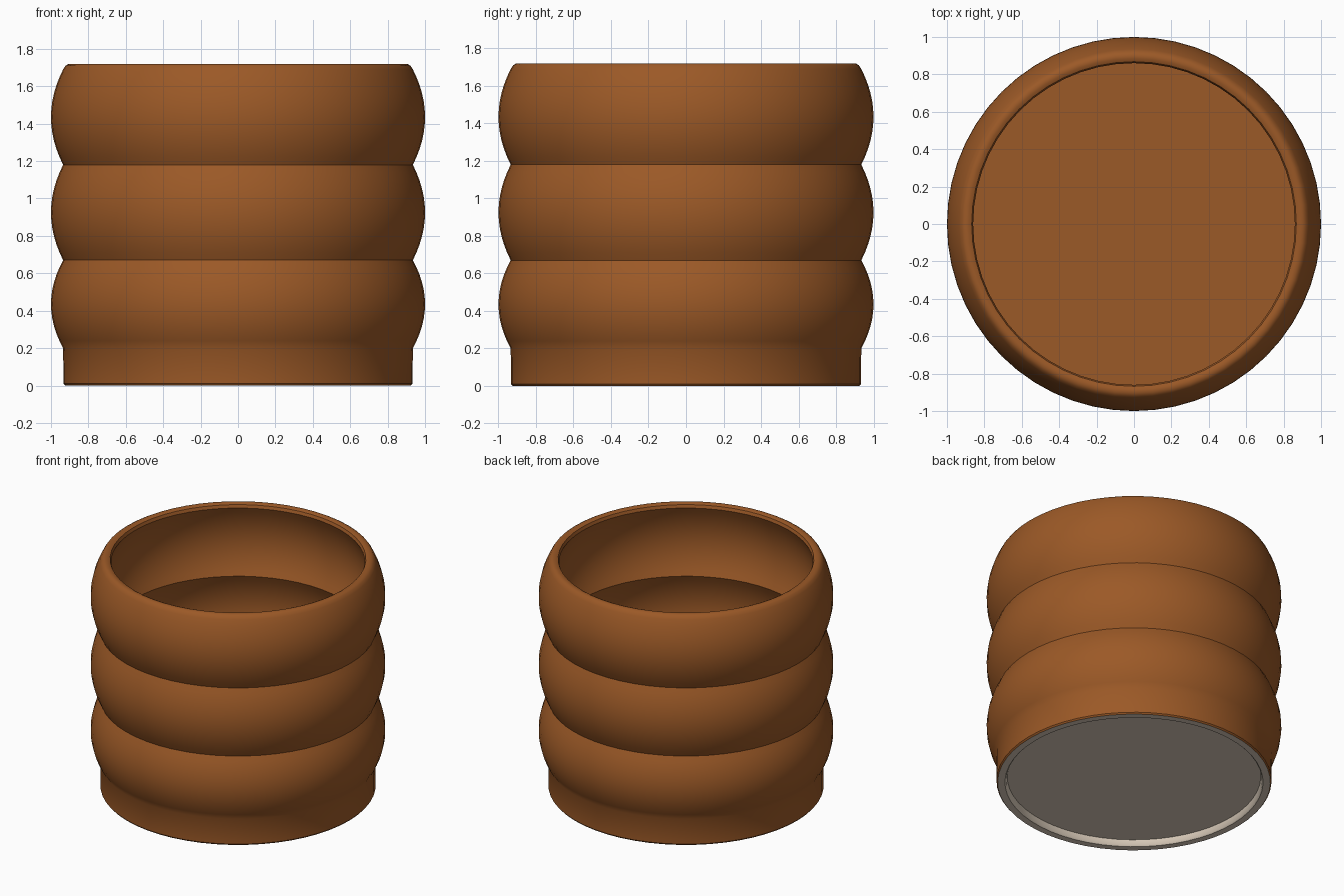
import bpy, bmesh
from math import cos, sin, pi, radians

cube = bpy.data.objects.get("Cube")
if cube:
    bpy.data.objects.remove(cube, do_unlink=True)

SIDES = 56
GROOVES = [0.2, 0.67, 1.18, 1.69]   # heights where the bulges meet
NECK, BULGE, WALL = 0.935, 0.065, 0.075


def material(name, colour):
    mat = bpy.data.materials.new(name)
    mat.use_nodes = True
    mat.diffuse_color = (*colour, 1)
    bsdf = mat.node_tree.nodes["Principled BSDF"]
    bsdf.inputs["Base Color"].default_value = (*colour, 1)
    bsdf.inputs["Roughness"].default_value = 0.6
    return mat


def lathe(name, profile, mat, cap_end):
    """Revolve (radius, height) points round z and close one end with a disc."""
    bm = bmesh.new()
    rings = [[bm.verts.new((r * cos(2 * pi * i / SIDES), r * sin(2 * pi * i / SIDES), z))
              for i in range(SIDES)] for r, z in profile]
    for low, high in zip(rings, rings[1:]):
        for i in range(SIDES):
            j = (i + 1) % SIDES
            bm.faces.new((low[i], low[j], high[j], high[i]))
    bm.faces.new(rings[-1] if cap_end else rings[0][::-1])
    mesh = bpy.data.meshes.new(name)
    bm.to_mesh(mesh)
    bm.free()
    mesh.materials.append(mat)
    obj = bpy.data.objects.new(name, mesh)
    bpy.context.collection.objects.link(obj)
    bpy.ops.object.select_all(action='DESELECT')
    obj.select_set(True)
    bpy.context.view_layer.objects.active = obj
    bpy.ops.object.shade_smooth_by_angle(angle=radians(35))
    return obj


def bulges(inset, steps=12):
    """Stacked rounded bands from the foot to the rim."""
    points = []
    for low, high in zip(GROOVES, GROOVES[1:]):
        for k in range(steps):
            t = k / steps
            points.append((NECK - inset + BULGE * 4 * t * (1 - t), low + t * (high - low)))
    return points + [(NECK - inset, GROOVES[-1])]


brown = material("terracotta brown", (0.33, 0.10, 0.02))
beige = material("pale stone", (0.70, 0.60, 0.49))

# Pot: foot, outer bands, rounded rim, inner bands, floor
foot = [(0.925, 0.0), (0.933, 0.01)]
rim = [(0.922, 1.71), (0.905, 1.72), (0.885, 1.72), (0.868, 1.712)]
floor = [(0.86, 0.1)]
lathe("pot", foot + bulges(0) + rim + bulges(WALL)[::-1] + floor, brown, True)

# Underside: recessed disc with a raised ring round it
lathe("underside", [(0.86, 0.045), (0.868, 0.008), (0.876, 0.0), (0.925, 0.0)], beige, False)
